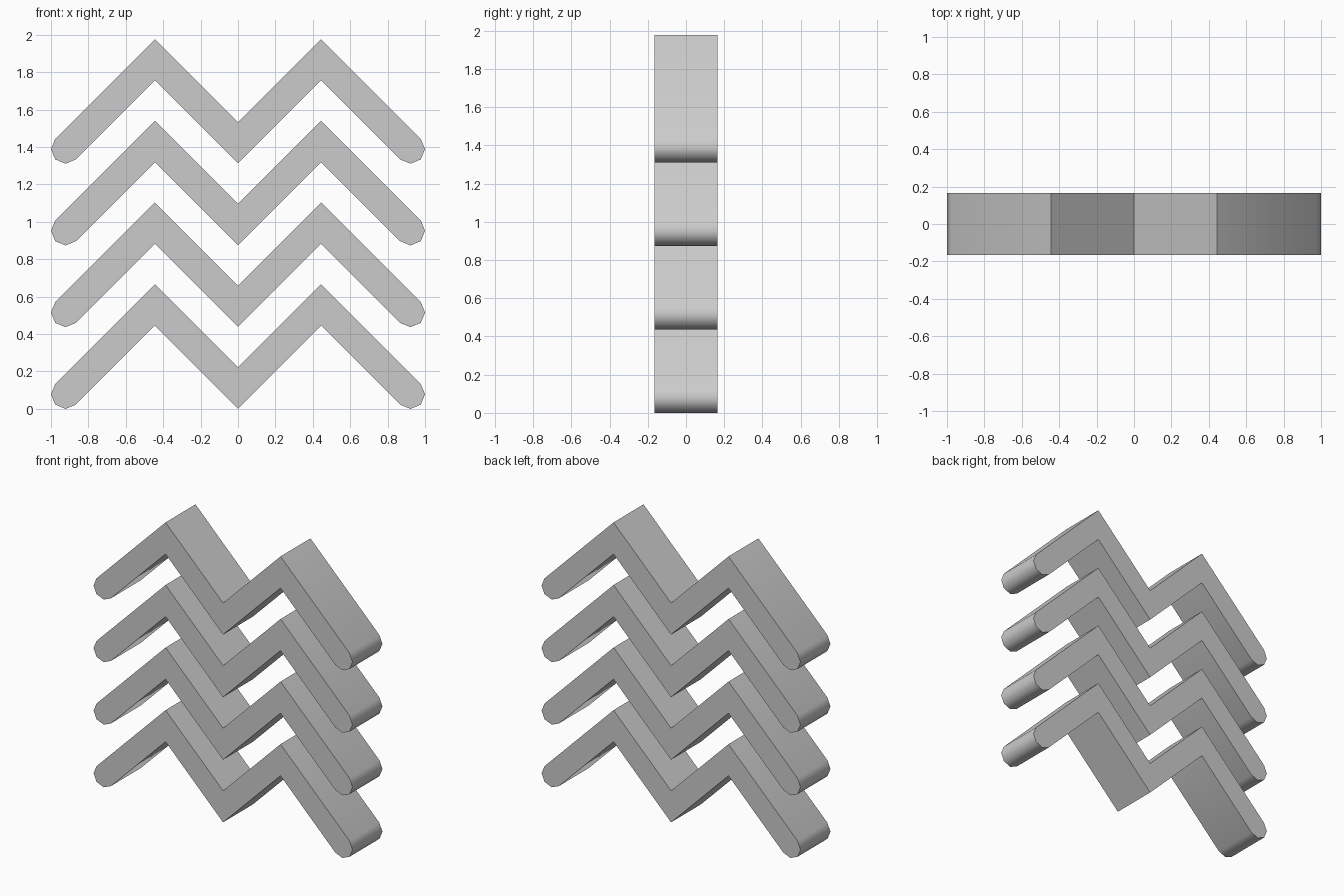
import bpy, bmesh
from math import sin, cos, radians

if "Cube" in bpy.data.objects:
    bpy.data.objects.remove(bpy.data.objects["Cube"])

R = 0.078          # half thickness of a bar, also the end cap radius
V = R * 2 ** 0.5   # half thickness measured vertically on a 45 degree slope
END, PEAK = 0.922, 0.444
HALF_DEPTH = 0.165
COUNT, STEP = 4, 0.437


def zigzag_profile():
    """Outline of one W-shaped bar with faceted round ends, in x and z."""
    z_end = R
    z_peak = z_end + END - PEAK
    z_valley = z_peak - PEAK
    left = [(-END + R * cos(radians(a)), z_end + R * sin(radians(a)))
            for a in range(135, 316, 45)]
    right = [(-x, z) for x, z in reversed(left)]
    lower = [(-PEAK, z_peak - V), (0, z_valley - V), (PEAK, z_peak - V)]
    upper = [(PEAK, z_peak + V), (0, z_valley + V), (-PEAK, z_peak + V)]
    return left + lower + right + upper


def make_bar(name, z0):
    bm = bmesh.new()
    face = bm.faces.new([bm.verts.new((x, -HALF_DEPTH, z + z0))
                         for x, z in zigzag_profile()])
    ext = bmesh.ops.extrude_face_region(bm, geom=[face], use_keep_orig=True)
    moved = [g for g in ext["geom"] if isinstance(g, bmesh.types.BMVert)]
    bmesh.ops.translate(bm, verts=moved, vec=(0, 2 * HALF_DEPTH, 0))
    bmesh.ops.recalc_face_normals(bm, faces=bm.faces)
    mesh = bpy.data.meshes.new(name)
    bm.to_mesh(mesh)
    bm.free()
    obj = bpy.data.objects.new(name, mesh)
    bpy.context.collection.objects.link(obj)
    # Smooth round ends, sharp corners
    bpy.ops.object.select_all(action='DESELECT')
    obj.select_set(True)
    bpy.context.view_layer.objects.active = obj
    bpy.ops.object.shade_smooth_by_angle(angle=radians(50))


# Stack of zigzag bars
for i in range(COUNT):
    make_bar(f"zigzag_bar_{i + 1}", i * STEP)
